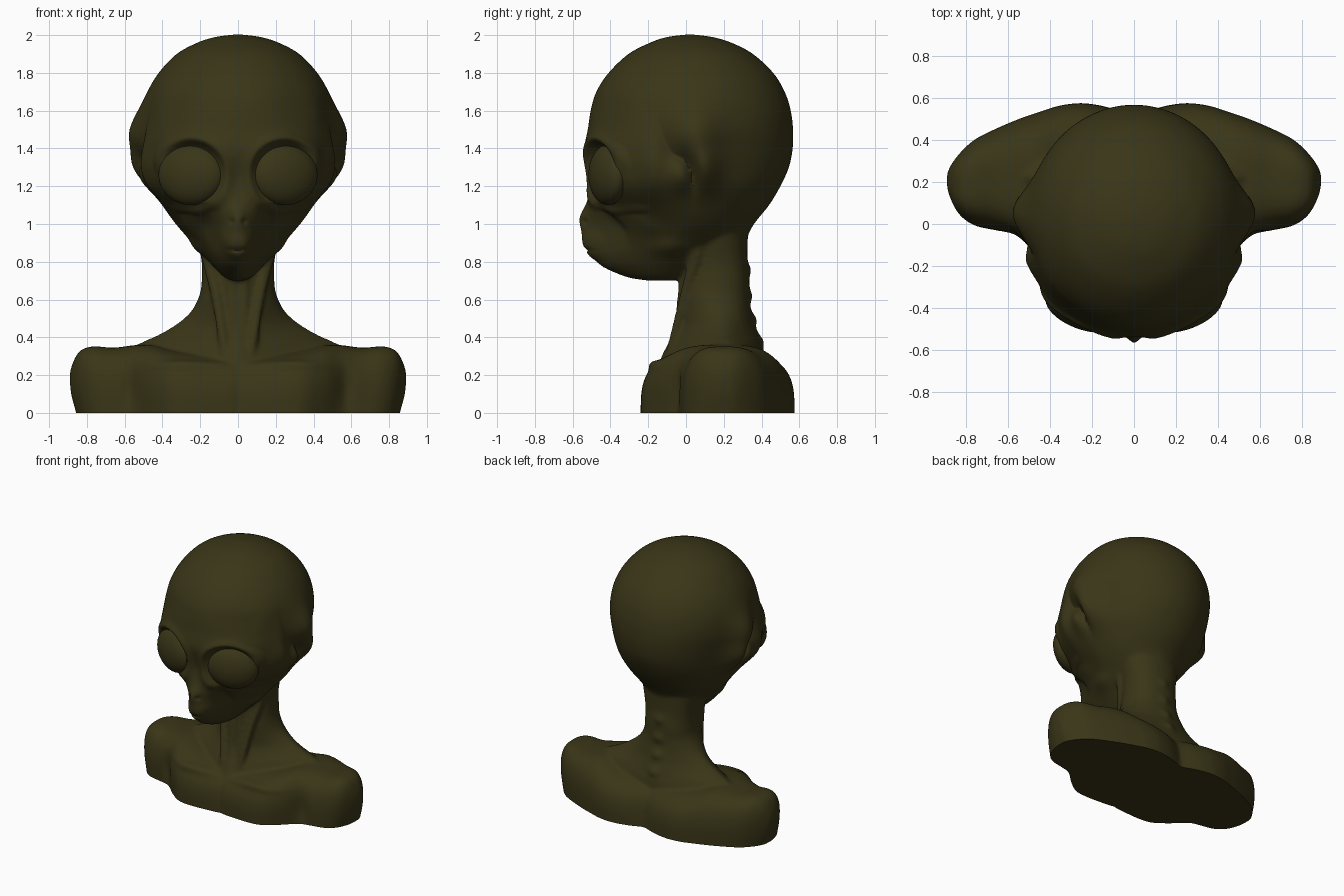
import bpy, bmesh, math

if "Cube" in bpy.data.objects:
    bpy.data.objects.remove(bpy.data.objects["Cube"])

skin = bpy.data.materials.new("olive_skin")
skin.diffuse_color = (0.042, 0.036, 0.009, 1)
skin.use_nodes = True
skin.node_tree.nodes["Principled BSDF"].inputs["Base Color"].default_value = skin.diffuse_color


def spline(rows, steps):
    """Catmull-Rom interpolation of whole section rows."""
    out = []
    for i in range(len(rows) - 1):
        p0, p1, p2, p3 = (rows[max(i - 1, 0)], rows[i], rows[i + 1], rows[min(i + 2, len(rows) - 1)])
        for s in range(steps):
            t = s / steps
            out.append([0.5 * (2 * b + (c - a) * t + (2 * a - 5 * b + 4 * c - d) * t * t
                               + (3 * b - a - 3 * c + d) * t ** 3)
                        for a, b, c, d in zip(p0, p1, p2, p3)])
    return out + [list(rows[-1])]


def spow(v, e):
    return math.copysign(abs(v) ** e, v)


def skin_rings(bm, rings):
    vs = [[bm.verts.new(p) for p in r] for r in rings]
    n = len(vs[0])
    for a, b in zip(vs, vs[1:]):
        for i in range(n):
            j = (i + 1) % n
            bm.faces.new((a[i], a[j], b[j], b[i]))
    bm.faces.new(vs[0][::-1])
    bm.faces.new(vs[-1])


def loft_up(bm, rows, n=96):
    """Rows: z, half width, y of widest point, y front, y back, front and back exponents."""
    rings = []
    for z, w, c, yf, yb, nf, nb in spline(rows, 6):
        ring = []
        for k in range(n):
            a = 2 * math.pi * k / n
            e = 2 / (nb if math.sin(a) > 0 else nf)
            d = (yb - c) if math.sin(a) > 0 else (c - yf)
            ring.append((w * spow(math.cos(a), e), c + d * spow(math.sin(a), e), z))
        rings.append(ring)
    skin_rings(bm, rings)


def tube(bm, path, side, n=12):
    """Round strand through (x, y, z, radius) points."""
    skin_rings(bm, [[(side * x + r * math.cos(2 * math.pi * k / n),
                      y + r * math.sin(2 * math.pi * k / n), z) for k in range(n)]
                    for x, y, z, r in spline(path, 6)])


bm = bmesh.new()

# head
loft_up(bm, [
    (.70, .03, -.15, -.20, -.06, 2, 2), (.72, .075, -.15, -.32, .0, 1.7, 2),
    (.78, .135, -.12, -.455, .10, 1.6, 2), (.84, .185, -.08, -.515, .20, 1.5, 2),
    (.90, .24, -.05, -.53, .30, 1.4, 2), (1.0, .33, 0, -.54, .36, 1.4, 2),
    (1.1, .40, 0, -.525, .44, 1.8, 2), (1.2, .455, 0, -.525, .50, 2.5, 2),
    (1.3, .475, 0, -.535, .545, 2.9, 2), (1.4, .488, .02, -.54, .565, 2.6, 2),
    (1.5, .503, .03, -.52, .567, 2.2, 2), (1.6, .50, .03, -.505, .555, 2, 2),
    (1.7, .475, .03, -.475, .523, 2, 2), (1.8, .42, .03, -.41, .462, 2, 2),
    (1.9, .325, .03, -.305, .355, 2, 2), (1.96, .215, .025, -.19, .24, 2, 2),
    (1.99, .12, .02, -.10, .14, 2, 2), (2.004, .01, .02, .01, .03, 2, 2)])

# neck flaring into the trapezius
loft_up(bm, [
    (.15, .50, .22, -.18, .44, 1.6, 2), (.30, .52, .22, -.13, .42, 1.3, 1.8),
    (.36, .53, .22, -.10, .40, 1.2, 1.6), (.41, .43, .21, -.08, .385, 1.2, 1.5),
    (.467, .33, .20, -.06, .365, 1.3, 1.6), (.535, .25, .18, -.05, .345, 1.6, 2),
    (.62, .205, .16, -.035, .335, 2, 2.2), (.70, .192, .16, -.03, .335, 2, 2.3),
    (.82, .195, .16, -.02, .325, 2, 2.3), (1.0, .24, .15, -.02, .33, 2, 2)])

# shoulders and chest: sections along x with rounded top (x, y front, y back, top)
half = spline([(0, -.225, .52, .30), (.12, -.235, .555, .31), (.25, -.24, .575, .32), (.36, -.225, .565, .335),
               (.46, -.16, .535, .36), (.55, -.085, .505, .358), (.66, -.035, .46, .345),
               (.77, -.01, .405, .352), (.84, .04, .34, .325), (.88, .12, .28, .25), (.892, .18, .24, .19)], 4)
sections = [[-r[0]] + r[1:] for r in half[:0:-1]] + half
rings = []
for x, yf, yb, top in sections:
    m, h = (yf + yb) / 2, (yb - yf) / 2
    ring = []
    for k in range(41):
        a = math.pi * k / 40
        up = max(math.sin(a), 0) ** .62
        ring.append((x * (1 - .04 * (1 - up) ** 2), m + h * spow(math.cos(a), .62), top * up))
    rings.append([(x * .95, yb, -.1)] + ring + [(x * .95, yf, -.1)])
skin_rings(bm, rings)

# neck cords
for s in (1, -1):
    tube(bm, [(.05, -.10, .24, .03), (.08, -.06, .40, .028), (.11, -.01, .6, .03),
              (.15, .05, .8, .04), (.18, .08, .95, .04)], s)
    tube(bm, [(.03, -.08, .26, .035), (.03, -.03, .45, .035), (.03, -.005, .75, .03)], s)
bmesh.ops.recalc_face_normals(bm, faces=bm.faces)

# fuse all parts into a single skin
me = bpy.data.meshes.new("bust")
bm.to_mesh(me)
bm.free()
raw = bpy.data.objects.new("raw_bust", me)
bpy.context.collection.objects.link(raw)
mod = raw.modifiers.new("fuse", 'REMESH')
mod.mode, mod.voxel_size = 'VOXEL', .0115
mod = raw.modifiers.new("soften", 'SMOOTH')
mod.factor, mod.iterations = .5, 10
fused = bpy.data.meshes.new_from_object(raw.evaluated_get(bpy.context.evaluated_depsgraph_get()))
bpy.data.objects.remove(raw)

# sculpt strokes, mirrored: centre, radii, push
FACE = [
    ((0, -.5, 1.24), (.045, .2, .10), (0, .02, 0)),           # bridge between eyes
    ((0, -.55, 1.03), (.05, .1, .07), (0, -.03, 0)),          # nose
    ((.032, -.57, 1.012), (.014, .1, .014), (0, .02, 0)),     # nostril
    ((.05, -.53, .90), (.07, .1, .07), (.01, -.03, 0)),       # muzzle
    ((0, -.56, .862), (.08, .1, .009), (0, .018, 0)),         # mouth slit
    ((0, -.55, .80), (.06, .1, .02), (0, .012, 0)),           # chin crease
    ((.15, -.43, .98), (.04, .15, .11), (-.01, .05, 0)),      # nose fold
    ((.27, -.28, .98), (.07, .12, .06), (-.03, .025, 0)),     # cheek hollow
    ((.36, -.33, 1.60), (.08, .15, .13), (-.025, .02, 0)),    # temple
]
SIDE = [
    ((.50, .05, 1.46), (.2, .13, .15), (.075, 0, 0)),         # ear swelling
    ((.50, .09, 1.29), (.2, .10, .11), (.08, 0, 0)),          # ear rear rim
    ((.53, -.01, 1.27), (.2, .075, .10), (-.09, 0, 0)),       # ear hollow
    ((.46, -.17, 1.30), (.2, .09, .17), (-.045, 0, 0)),       # groove behind eye
    ((.28, -.10, .86), (.12, .1, .05), (-.03, 0, 0)),         # jaw hollow
]
BODY = [
    ((.25, -.2, .255), (.2, .1, .025), (0, -.02, .015)),      # collar bone
    ((0, -.25, .1), (.02, .1, .15), (0, .008, 0)),            # breastbone groove
    ((.57, -.08, .12), (.05, .1, .13), (0, .03, 0)),          # armpit crease
    ((0, .55, .15), (.09, .12, .2), (0, -.015, 0)),           # back furrow
]
SPINE = [((0, .37, z), (.045, .08, .035), (0, .018, 0)) for z in (.38, .50, .62, .76)]
EYE = (.248, -.412, 1.26)
TILT = math.radians(21)


def sculpt(co):
    x, y, z = abs(co.x), co.y, co.z
    dx = dy = dz = 0
    for (cx, cy, cz), (rx, ry, rz), push in FACE + SIDE + BODY + SPINE:
        d = ((x - cx) / rx) ** 2 + ((y - cy) / ry) ** 2 + ((z - cz) / rz) ** 2
        if d < 6:
            f = math.exp(-d)
            dx, dy, dz = dx + f * push[0], dy + f * push[1], dz + f * push[2]
    # eye socket floor lies behind the tilted eyeball, with a raised rim around it
    if y < -.2 and 1 < z < 1.55:
        r = math.hypot((x - EYE[0]) / 1.03, z - EYE[2])
        f = math.exp(-((r - .20) / .026) ** 2) * min(1, x / .08)
        t = min(1, max(0, (.20 - r) / .06))
        w = t * t * (3 - 2 * t)
        floor = EYE[1] - .02 + (x - EYE[0]) * math.tan(TILT)
        dx, dy = dx + .008 * f, dy - .008 * f + w * max(0, floor - y - dy)
    co.x += math.copysign(dx, co.x) * min(1, x / .01)
    co.y += dy
    co.z += dz


for v in fused.vertices:
    sculpt(v.co)

# flat cut on the ground
bm = bmesh.new()
bm.from_mesh(fused)
bmesh.ops.bisect_plane(bm, geom=bm.verts[:] + bm.edges[:] + bm.faces[:],
                       plane_co=(0, 0, 0), plane_no=(0, 0, 1), clear_inner=True)
bmesh.ops.holes_fill(bm, edges=[e for e in bm.edges if e.is_boundary], sides=0)
bm.to_mesh(fused)
bm.free()
bust = bpy.data.objects.new("bust", fused)
bpy.context.collection.objects.link(bust)

# eyeballs
parts = [bust]
for name, s in (("left_eye", 1), ("right_eye", -1)):
    bpy.ops.mesh.primitive_uv_sphere_add(segments=48, ring_count=24, radius=1,
                                         location=(s * EYE[0], EYE[1], EYE[2]), rotation=(0, 0, s * TILT))
    eye = bpy.context.object
    eye.name = name
    eye.scale = (.182, .088, .16)
    parts.append(eye)

for ob in parts:
    ob.data.materials.clear()
    ob.data.materials.append(skin)
    bpy.ops.object.select_all(action='DESELECT')
    ob.select_set(True)
    bpy.context.view_layer.objects.active = ob
    bpy.ops.object.shade_smooth_by_angle(angle=math.radians(50))
